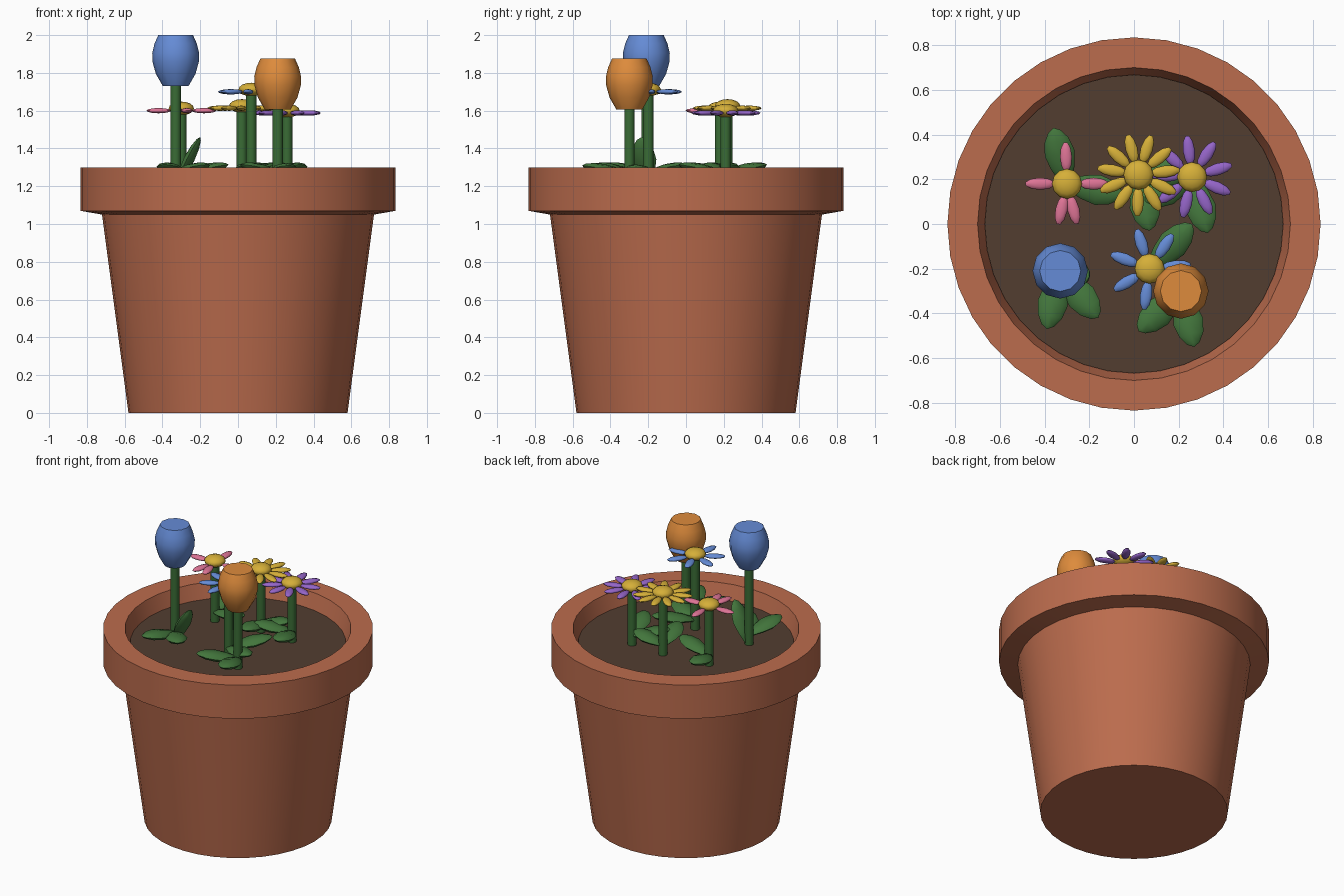
import bpy, bmesh
from math import sin, cos, pi, radians, atan2, hypot
from mathutils import Matrix, Vector

cube = bpy.data.objects.get("Cube")
if cube:
    bpy.data.objects.remove(cube, do_unlink=True)


def material(name, r, g, b):
    m = bpy.data.materials.new(name)
    m.use_nodes = True
    m.diffuse_color = (r, g, b, 1)
    bsdf = next(n for n in m.node_tree.nodes if n.type == 'BSDF_PRINCIPLED')
    bsdf.inputs["Base Color"].default_value = (r, g, b, 1)
    bsdf.inputs["Roughness"].default_value = 0.8
    return m


TERRACOTTA = material("terracotta", .50, .15, .075)
SOIL = material("soil brown", .085, .048, .03)
STEM = material("stem green", .042, .15, .036)
LEAF = material("leaf green", .055, .18, .045)
BLUE = material("petal blue", .13, .26, .67)
ORANGE = material("petal orange", .73, .26, .045)
YELLOW = material("petal yellow", .67, .43, .04)
PINK = material("petal pink", .73, .175, .305)
PURPLE = material("petal purple", .30, .13, .58)


def finish(bm, name, mat, angle=35):
    bmesh.ops.recalc_face_normals(bm, faces=bm.faces)
    mesh = bpy.data.meshes.new(name)
    bm.to_mesh(mesh)
    bm.free()
    mesh.materials.append(mat)
    ob = bpy.data.objects.new(name, mesh)
    bpy.context.collection.objects.link(ob)
    bpy.ops.object.select_all(action='DESELECT')
    ob.select_set(True)
    bpy.context.view_layer.objects.active = ob
    bpy.ops.object.shade_smooth_by_angle(angle=radians(angle))
    return ob


def lathe(bm, profile, sides, matrix=Matrix()):
    """Spin (radius, height) points into a closed solid; zero radii become poles."""
    rings = []
    for r, z in profile:
        if r == 0:
            rings.append([bm.verts.new(matrix @ Vector((0, 0, z)))])
        else:
            rings.append([bm.verts.new(matrix @ Vector(
                (r * cos(2 * pi * i / sides), r * sin(2 * pi * i / sides), z)))
                for i in range(sides)])
    for a, b in zip(rings, rings[1:]):
        for i in range(sides):
            j = (i + 1) % sides
            corners = [a[i % len(a)], a[j % len(a)], b[j % len(b)], b[i % len(b)]]
            bm.faces.new(list(dict.fromkeys(corners)))


def lathed(name, profile, sides, mat, at=(0, 0, 0), angle=35):
    bm = bmesh.new()
    lathe(bm, profile, sides, Matrix.Translation(at))
    return finish(bm, name, mat, angle)


# Pot with a thick rim, and the soil inside it
lathed("pot", [(0, 0), (.58, 0), (.72, 1.05), (.835, 1.07), (.835, 1.30),
               (.70, 1.30), (.665, 1.18), (0, 1.18)], 36, TERRACOTTA)
SOIL_Z = 1.20
lathed("soil", [(0, 1.185), (.66, 1.185), (.668, SOIL_Z), (0, SOIL_Z)], 36, SOIL)


def stem(name, x, y, top):
    lathed(name + "_stem", [(0, SOIL_Z - .01), (.028, SOIL_Z - .01), (.028, top), (0, top)],
           10, STEM, (x, y, 0), 40)


def leaf(bm, base, tip):
    """Flattened, pointed blade running from base to tip."""
    base, tip = Vector(base), Vector(tip)
    along = (tip - base).normalized()
    side = along.cross(Vector((0, 0, 1))).normalized()
    up = side.cross(along)
    frame = Matrix((side, up * .42, along)).transposed().to_4x4()
    length = (tip - base).length
    outline = [(0, 0), (.03, .06), (.054, .3), (.068, .55), (.055, .78), (.028, .94), (0, 1)]
    lathe(bm, [(r, t * length) for r, t in outline], 8, Matrix.Translation(base) @ frame)


def leaves(name, x, y, tips):
    bm = bmesh.new()
    for tx, ty, tz in tips:
        upright = tz > 1.4
        leaf(bm, (x, y, SOIL_Z if upright else 1.265), (tx, ty, tz))
    finish(bm, name + "_leaves", LEAF, 40)


def daisy(name, x, y, z, mat, angles, tips):
    stem(name, x, y, z)
    leaves(name, x, y, tips)
    # Ring of flattened oval petals
    bm = bmesh.new()
    for a in angles:
        place = (Matrix.Translation((x, y, z)) @ Matrix.Rotation(radians(a), 4, 'Z')
                 @ Matrix.Translation((.12, 0, 0)) @ Matrix.Diagonal((.068, .027, .014, 1)))
        bmesh.ops.create_uvsphere(bm, u_segments=10, v_segments=6, radius=1, matrix=place)
    finish(bm, name + "_petals", mat, 60)
    # Domed flower centre
    bm = bmesh.new()
    bmesh.ops.create_uvsphere(bm, u_segments=12, v_segments=8, radius=1,
                              matrix=Matrix.Translation((x, y, z + .012))
                              @ Matrix.Diagonal((.067, .067, .036, 1)))
    finish(bm, name + "_centre", YELLOW, 60)


def tulip(name, x, y, z, mat, tips):
    stem(name, x, y, z + .02)
    leaves(name, x, y, tips)
    lathed(name + "_bloom", [(0, 0), (.068, 0), (.105, .065), (.123, .13), (.124, .175),
                             (.112, .225), (.092, .27), (0, .27)], 12, mat, (x, y, z), 32)


def spread(count, start):
    return [start + 360 * i / count for i in range(count)]


# Daisies
daisy("pink_daisy", -.30, .18, 1.60, PINK, [92, 180, 0, 258, 284],
      [(-.36, .43, 1.315), (-.05, .13, 1.315)])
daisy("yellow_daisy", .02, .22, 1.613, YELLOW, spread(11, 105),
      [(.23, .23, 1.315), (.07, -.03, 1.315)])
daisy("purple_daisy", .26, .21, 1.588, PURPLE, spread(9, 97),
      [(.33, -.04, 1.315), (.05, .10, 1.315)])
daisy("blue_daisy", .07, -.20, 1.70, BLUE, spread(7, 108),
      [(.26, 0, 1.315), (.29, -.29, 1.30)])

# Tulips
tulip("blue_tulip", -.33, -.21, 1.73, BLUE,
      [(-.39, -.47, 1.315), (-.16, -.42, 1.315), (-.20, -.235, 1.46)])
tulip("orange_tulip", .21, -.30, 1.605, ORANGE,
      [(.02, -.48, 1.315), (.27, -.55, 1.31)])
